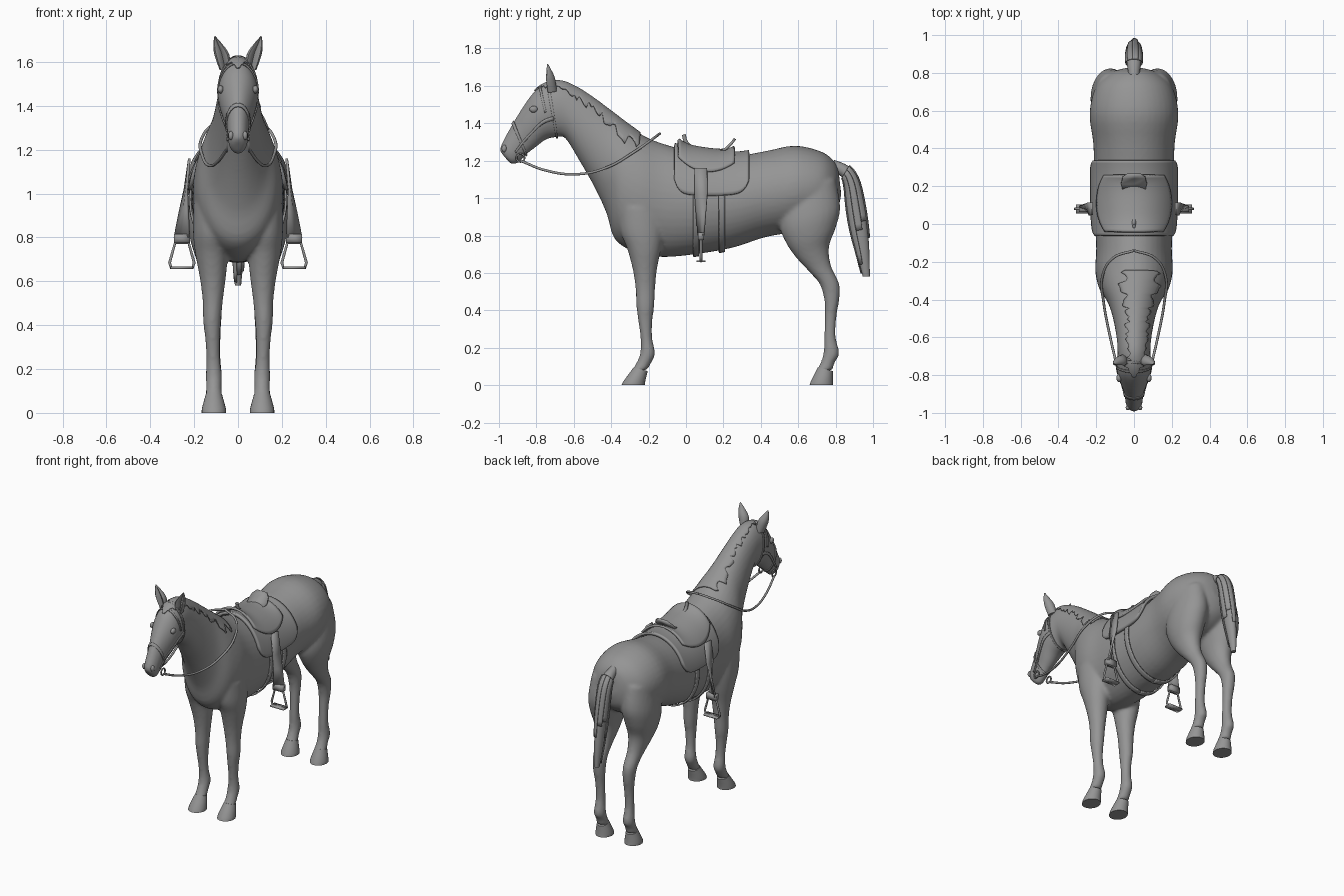
import bpy, bmesh, math, random
from mathutils import Vector

random.seed(4)
if "Cube" in bpy.data.objects:
    bpy.data.objects.remove(bpy.data.objects["Cube"], do_unlink=True)

GREY = (0.3, 0.3, 0.3, 1)
grey = bpy.data.materials.new("plain grey")
grey.use_nodes = True
grey.diffuse_color = GREY
grey.node_tree.nodes["Principled BSDF"].inputs["Base Color"].default_value = GREY
HALF = math.pi / 2

# Ring stations: first edge y, z; opposite edge y, z; half width; optional centre x
BODY = [
    (.815, 1.15, .83, 1.02, .05), (.79, 1.2, .805, .93, .13), (.72, 1.25, .72, .86, .205),
    (.58, 1.28, .58, .82, .235), (.42, 1.25, .42, .79, .215), (.25, 1.225, .25, .735, .213),
    (.05, 1.245, .05, .7, .21), (-.12, 1.29, -.13, .685, .2), (-.22, 1.33, -.27, .71, .205),
    (-.3, 1.385, -.38, .78, .185), (-.4, 1.46, -.425, .92, .14), (-.48, 1.52, -.49, 1.06, .115),
    (-.57, 1.58, -.57, 1.2, .097), (-.66, 1.62, -.645, 1.32, .087), (-.74, 1.615, -.69, 1.325, .088),
    (-.81, 1.57, -.745, 1.315, .09), (-.87, 1.49, -.8, 1.275, .073), (-.92, 1.41, -.85, 1.235, .053),
    (-.965, 1.33, -.885, 1.2, .047), (-.99, 1.28, -.915, 1.18, .041), (-.995, 1.25, -.94, 1.185, .022)]
FRONT_LEG = [
    (-.36, .95, -.13, .95, .08, .125), (-.35, .82, -.12, .82, .085, .12), (-.315, .73, -.135, .72, .075, .12),
    (-.285, .62, -.155, .62, .06, .115), (-.27, .52, -.165, .52, .047, .115), (-.265, .42, -.17, .42, .041, .118),
    (-.255, .34, -.18, .34, .034, .116), (-.243, .25, -.18, .25, .031, .113), (-.245, .17, -.165, .17, .037, .11),
    (-.27, .11, -.185, .12, .035, .11), (-.295, .07, -.21, .08, .04, .11)]
HIND_LEG = [
    (.52, 1.02, .8, 1.1, .09, .12), (.5, .86, .825, .95, .105, .125), (.535, .76, .8, .84, .09, .13),
    (.59, .68, .765, .74, .068, .125), (.655, .61, .775, .64, .05, .12), (.715, .54, .82, .54, .043, .115),
    (.74, .45, .82, .46, .038, .112), (.742, .36, .805, .37, .032, .11), (.738, .25, .8, .26, .031, .11),
    (.735, .17, .82, .17, .036, .11), (.715, .11, .795, .12, .035, .11), (.69, .07, .785, .08, .04, .11)]
FRONT_HOOF = [(-.28, .095, -.205, .075, .037, .11), (-.335, .02, -.218, .02, .055, .11), (-.345, 0, -.22, 0, .056, .11)]
HIND_HOOF = [(.705, .095, .785, .075, .037, .11), (.667, .02, .785, .02, .055, .11), (.66, 0, .787, 0, .056, .11)]
EAR = [(-.755, 1.56, -.69, 1.57, .026, .058), (-.765, 1.63, -.7, 1.64, .034, .074),
       (-.755, 1.68, -.72, 1.685, .02, .092), (-.745, 1.715, -.738, 1.718, .003, .105)]
TAIL = [(.79, 1.205, .8, 1.13, .03), (.87, 1.17, .835, 1.11, .038), (.92, 1.1, .85, 1.05, .04),
        (.95, .98, .86, .95, .038), (.97, .85, .88, .83, .033), (.98, .72, .915, .7, .026), (.983, .58, .945, .58, .014)]


def sample(stations, t):
    """Smooth interpolation between stations."""
    last = len(stations) - 1
    i = min(max(int(t), 0), last - 1)
    f = t - i
    p = [stations[min(max(k, 0), last)] for k in range(i - 1, i + 3)]
    return [b + f * ((c - a) + f * (2 * a - 5 * b + 4 * c - d + f * (3 * (b - c) + d - a))) / 2
            if last > 2 else b + f * (c - b) for a, b, c, d in zip(*p)]


def surface(stations, t, angle, grow=0.0, side=1):
    """Point on a lofted form, raised by grow."""
    ya, za, yb, zb, w, *x = sample(stations, t)
    axis = Vector((0, ya - yb, za - zb)) / 2
    axis *= 1 + grow / max(axis.length, .001)
    middle = Vector((side * x[0] if x else 0, (ya + yb) / 2, (za + zb) / 2))
    return middle + axis * math.sin(angle) + Vector((math.cos(angle) * (w + grow), 0, 0))


def finish(name, bm, smooth_angle=40):
    mesh = bpy.data.meshes.new(name)
    bmesh.ops.recalc_face_normals(bm, faces=bm.faces)
    bm.to_mesh(mesh)
    bm.free()
    obj = bpy.data.objects.new(name, mesh)
    bpy.context.collection.objects.link(obj)
    mesh.materials.append(grey)
    bpy.ops.object.select_all(action='DESELECT')
    obj.select_set(True)
    bpy.context.view_layer.objects.active = obj
    bpy.ops.object.shade_smooth_by_angle(angle=math.radians(smooth_angle))
    return obj


def loft(bm, stations, side=1, sides=28, steps=4, hollow=0.0):
    rings = []
    for i in range((len(stations) - 1) * steps + 1):
        t, ring = i / steps, []
        for k in range(sides):
            a = math.tau * k / sides
            p = surface(stations, t, a, 0, side)
            back = surface(stations, t, -HALF, 0, side)
            ring.append(bm.verts.new(p.lerp(back, hollow * max(0, math.sin(a)) ** 4)))
        rings.append(ring)
    for lower, upper in zip(rings, rings[1:]):
        for k in range(sides):
            n = (k + 1) % sides
            bm.faces.new((lower[k], lower[n], upper[n], upper[k]))
    bm.faces.new(rings[0])
    bm.faces.new(rings[-1])


def sheet(name, rows, thickness):
    bm = bmesh.new()
    grid = [[bm.verts.new(p) for p in row] for row in rows]
    for r, q in zip(grid, grid[1:]):
        for k in range(len(r) - 1):
            bm.faces.new((r[k], r[k + 1], q[k + 1], q[k]))
    obj = finish(name, bm)
    solid = obj.modifiers.new("thickness", 'SOLIDIFY')
    solid.thickness, solid.offset = thickness, 0
    return obj


def band(name, stations, t0, t1, middle, span, grow=.006, thickness=.008, nt=3, na=32):
    """Sheet hugging a form; span and grow may vary over it."""
    rows = []
    for i in range(nt + 1):
        u = i / nt
        reach = span(u) if callable(span) else span
        row = []
        for k in range(na + 1):
            v = 2 * k / na - 1
            lift = grow(u, v) if callable(grow) else grow
            row.append(surface(stations, t0 + (t1 - t0) * u, middle + reach * v, lift))
        rows.append(row)
    return sheet(name, rows, thickness)


def tube(name, points, radius, closed=False):
    curve = bpy.data.curves.new(name, 'CURVE')
    curve.dimensions, curve.bevel_depth, curve.bevel_resolution = '3D', radius, 3
    curve.use_fill_caps = True
    spline = curve.splines.new('POLY' if closed else 'BEZIER')
    knots = spline.points if closed else spline.bezier_points
    knots.add(len(points) - 1)
    for knot, p in zip(knots, points):
        if closed:
            knot.co = (*p, 1)
        else:
            knot.co, knot.handle_left_type, knot.handle_right_type = p, 'AUTO', 'AUTO'
    spline.use_cyclic_u = closed
    obj = bpy.data.objects.new(name, curve)
    bpy.context.collection.objects.link(obj)
    curve.materials.append(grey)


def ball(name, centre, size):
    bm = bmesh.new()
    bmesh.ops.create_uvsphere(bm, u_segments=20, v_segments=12, radius=1)
    bmesh.ops.scale(bm, vec=size, verts=bm.verts)
    bmesh.ops.translate(bm, vec=centre, verts=bm.verts)
    return finish(name, bm)


def ribbon(name, centres, halves, thickness):
    rows = [[Vector(c) + Vector(h) * v for v in (-1, 0, 1)] for c, h in zip(centres, halves)]
    return sheet(name, rows, thickness)


# Body, neck, head and legs fused into one skin
bm = bmesh.new()
loft(bm, BODY, sides=40)
for side in (1, -1):
    loft(bm, FRONT_LEG, side)
    loft(bm, HIND_LEG, side)
body = finish("body", bm)
fuse = body.modifiers.new("fuse", 'REMESH')
fuse.mode, fuse.voxel_size, fuse.use_smooth_shade = 'VOXEL', .011, True
relax = body.modifiers.new("relax", 'SMOOTH')
relax.factor, relax.iterations = .5, 5

# Tail with layered locks
bm = bmesh.new()
loft(bm, TAIL, sides=16)
finish("tail", bm)
for k in range(9):
    band("tail_lock", TAIL, 1, random.uniform(3.5, 6), k * math.tau / 9, .33, .006, .005, 12, 4)

# Mane falling to the left, and forelock
band("mane", BODY, 8.3, 14, HALF - .2, lambda u: random.uniform(.35, .7), .004, .008, 40, 10)
band("forelock", BODY, 13.8, 15, HALF, lambda u: random.uniform(.4, .8) * (1.1 - u), .004, .008, 12, 8)

# Bridle straps
for name, t in (("headstall", 13.9), ("noseband", 17)):
    band(name, BODY, t, t + .2, HALF, math.pi, .003, .006)
band("browband", BODY, 14.5, 14.65, HALF, HALF, .003, .006)

# Saddle skirt, seat, cantle, horn and girths (station 6 lies near the front)
band("saddle_skirt", BODY, 6.62, 4.5, HALF, lambda u: 1.42 - .25 * abs(2 * u - 1) ** 8, .014, .018, 24, 40)
band("saddle_seat", BODY, 6.5, 4.95, HALF, lambda u: .95 - .25 * (2 * u - 1) ** 2,
     lambda u, v: .028 + .02 * (2 * u - 1) ** 4 * (1 - v * v), .014, 20, 24)
ribbon("cantle", [(0, .18, 1.245), (0, .215, 1.265), (0, .245, 1.295), (0, .262, 1.318)],
       [(w, 0, 0) for w in (.06, .068, .06, .035)], .014)
tube("horn", [(0, .03, 1.27), (0, 0, 1.3), (0, -.012, 1.34)], .011)
for t in (5.9, 5.22):
    band("girth", BODY, t, t + .16, HALF, math.pi, .009, .01, 3, 48)

for side in (1, -1):
    # Hooves and ears
    for name, shape in (("front_hoof", FRONT_HOOF), ("hind_hoof", HIND_HOOF)):
        bm = bmesh.new()
        loft(bm, shape, side, 24, 2)
        finish(name, bm)
    bm = bmesh.new()
    loft(bm, EAR, side, 20, 4, .6)
    finish("ear", bm)
    # Eyes, nostrils and cheek straps
    ball("eye", (side * .079, -.815, 1.475), (.014, .022, .018))
    ball("nostril", (side * .032, -.972, 1.265), (.012, .014, .02))
    outer = -.3 if side > 0 else math.pi + .3
    band("cheek_strap", BODY, 14, 18, outer, .07, .004, .006, 16, 2)
    # Bit ring and reins
    ring = [(side * .05, -.885 + .022 * math.cos(k * math.tau / 16), 1.215 + .022 * math.sin(k * math.tau / 16))
            for k in range(16)]
    tube("bit_ring", ring, .005, True)
    path = [(.052, -.885, 1.2), (.09, -.75, 1.148), (.13, -.58, 1.128), (.16, -.42, 1.165),
            (.168, -.28, 1.245), (.11, -.18, 1.315), (0, -.14, 1.345)]
    tube("rein", [(side * x, y, z) for x, y, z in path], .007)
    # Stirrup leather twisting outward, buckle, iron and tread
    ribbon("stirrup_leather", [(side * x, .08, z) for x, z in ((.222, 1.16), (.238, 1.02), (.247, .92), (.256, .8))],
           [(0, .033, 0), (side * .004, .034, 0), (side * .018, .024, 0), (side * .034, .014, 0)], .012)
    ribbon("stirrup_buckle", [(side * .256, .08, z) for z in (.815, .795, .775)], [(.036, 0, 0)] * 3, .034)
    iron = [(.225, .775), (.287, .775), (.312, .685), (.305, .662), (.207, .662), (.2, .685)]
    tube("stirrup_iron", [(side * x, .08, z) for x, z in iron], .007, True)
    ribbon("stirrup_tread", [(side * x, .08, .662) for x in (.205, .256, .307)], [(0, .024, 0)] * 3, .01)
